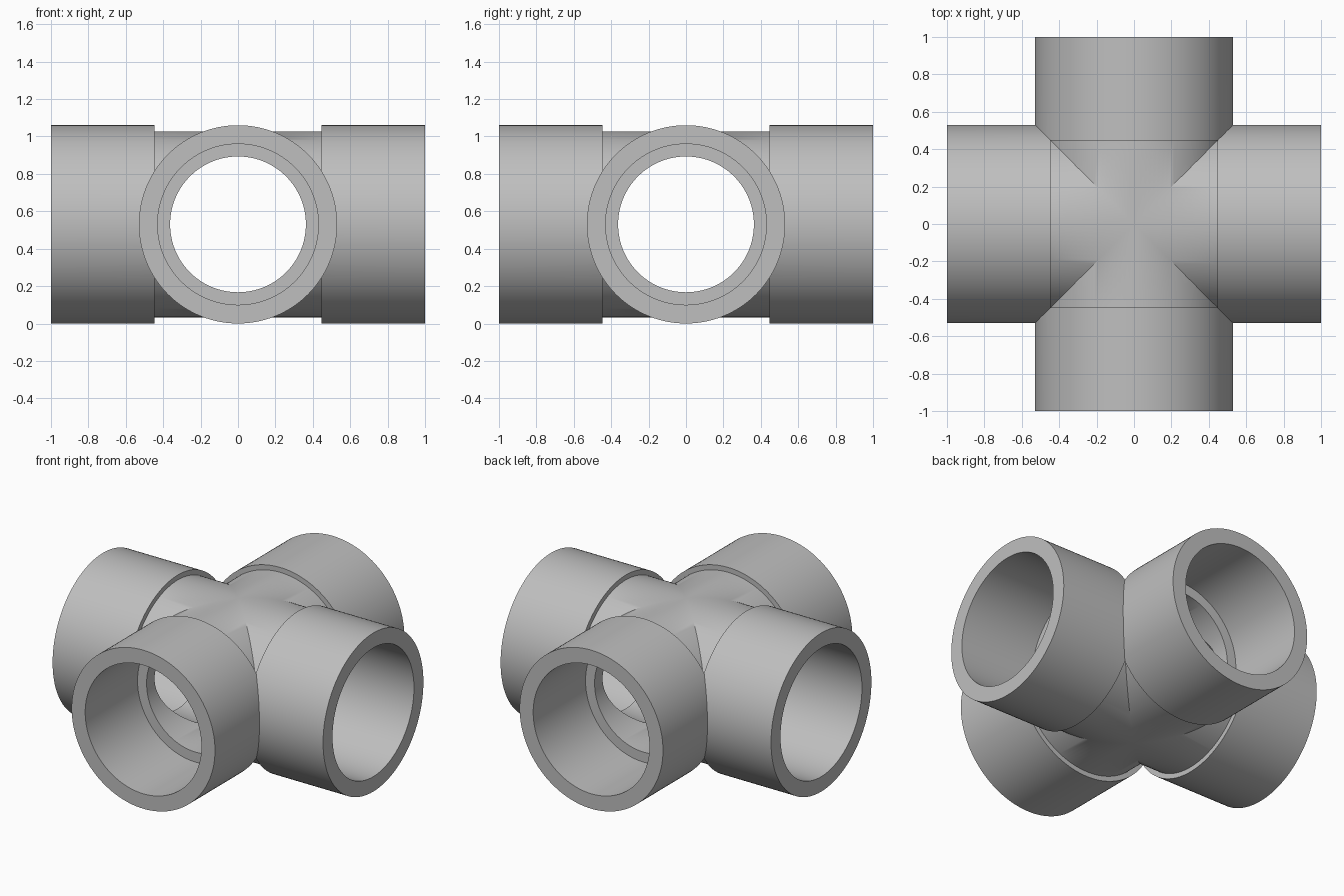
import bpy, bmesh, math
from mathutils import Matrix, Vector

cube = bpy.data.objects.get("Cube")
if cube:
    bpy.data.objects.remove(cube, do_unlink=True)

SEGMENTS = 128
OUTER, BODY, SOCKET, BORE = 0.53, 0.497, 0.43, 0.363
STEP = 0.447

# One arm as (distance along x, radius): body, socket collar, rim, socket, bore
profile = [(0, BODY), (STEP, BODY), (STEP, OUTER), (1, OUTER),
           (1, SOCKET), (STEP, SOCKET), (STEP, BORE), (0, BORE)]

bm = bmesh.new()
verts = [bm.verts.new((x, 0, r)) for x, r in profile]
edges = [bm.edges.new(pair) for pair in zip(verts, verts[1:])]
bmesh.ops.spin(bm, geom=verts + edges, cent=(0, 0, 0), axis=(1, 0, 0),
               angle=math.tau, steps=SEGMENTS, use_merge=True)
bmesh.ops.remove_doubles(bm, verts=bm.verts, dist=1e-5)

# Mitre the arm on both diagonals so that four copies meet exactly
for side in (1, -1):
    bmesh.ops.bisect_plane(bm, geom=bm.verts[:] + bm.edges[:] + bm.faces[:],
                           dist=1e-6, plane_co=(0, 0, 0),
                           plane_no=Vector((-1, side, 0)), clear_outer=True)

# Repeat the arm round the vertical axis and weld the seams
arm = bm.verts[:] + bm.edges[:] + bm.faces[:]
for i in range(1, 4):
    copy = bmesh.ops.duplicate(bm, geom=arm)["geom"]
    bmesh.ops.rotate(bm, verts=[g for g in copy if isinstance(g, bmesh.types.BMVert)],
                     cent=(0, 0, 0), matrix=Matrix.Rotation(i * math.pi / 2, 3, "Z"))
bmesh.ops.remove_doubles(bm, verts=bm.verts, dist=1e-4)
bmesh.ops.recalc_face_normals(bm, faces=bm.faces)
bmesh.ops.translate(bm, verts=bm.verts, vec=(0, 0, OUTER))

mesh = bpy.data.meshes.new("pipe_cross")
bm.to_mesh(mesh)
bm.free()
fitting = bpy.data.objects.new("pipe_cross", mesh)
bpy.context.collection.objects.link(fitting)

# Plain grey plastic
grey = bpy.data.materials.new("grey_plastic")
grey.use_nodes = True
colour = (0.52, 0.52, 0.52, 1)
grey.diffuse_color = colour
grey.node_tree.nodes["Principled BSDF"].inputs["Base Color"].default_value = colour
mesh.materials.append(grey)

# Smooth walls, crisp rims and mitres
bpy.ops.object.select_all(action="DESELECT")
fitting.select_set(True)
bpy.context.view_layer.objects.active = fitting
bpy.ops.object.shade_smooth_by_angle(angle=math.radians(30))
